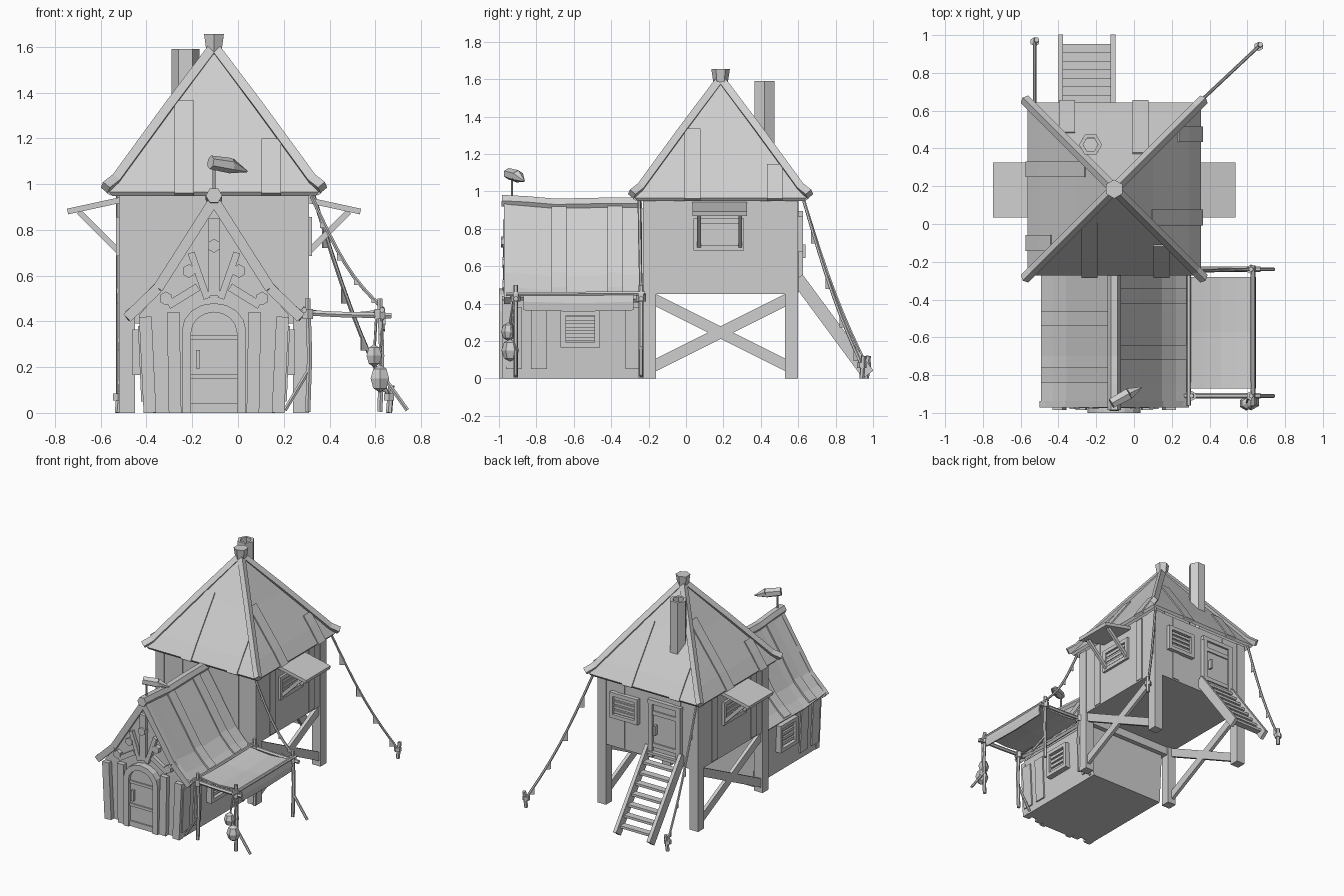
import bpy, bmesh, math
from mathutils import Matrix, Vector

cube = bpy.data.objects.get("Cube")
if cube:
    bpy.data.objects.remove(cube, do_unlink=True)

grey = bpy.data.materials.new("plain_grey")
grey.use_nodes = True
grey.diffuse_color = (0.62, 0.62, 0.62, 1)
grey.node_tree.nodes["Principled BSDF"].inputs["Base Color"].default_value = grey.diffuse_color

CX, CY, HALF = -0.105, 0.185, 0.41      # tower centre and half width
FLOOR, EAVE, FRONT = 0.46, 0.95, -0.95  # tower floor, eave height, cottage front


def finish(name, bm, matrix=Matrix()):
    bmesh.ops.recalc_face_normals(bm, faces=bm.faces)
    bm.transform(matrix)
    mesh = bpy.data.meshes.new(name)
    bm.to_mesh(mesh)
    bm.free()
    mesh.materials.append(grey)
    ob = bpy.data.objects.new(name, mesh)
    bpy.context.collection.objects.link(ob)
    return ob


def boxes(name, parts, matrix=Matrix()):
    """One object out of (centre, size) boxes."""
    bm = bmesh.new()
    for centre, size in parts:
        bmesh.ops.create_cube(bm, size=1, matrix=Matrix.Translation(centre) @ Matrix.Diagonal((*size, 1)))
    return finish(name, bm, matrix)


def beam(name, a, b, width, height):
    """Square timber between two points."""
    a, b = Vector(a), Vector(b)
    turn = (b - a).to_track_quat('Y', 'Z').to_matrix().to_4x4()
    return boxes(name, [((0, 0, 0), (width, (b - a).length, height))], Matrix.Translation((a + b) / 2) @ turn)


def prism(name, outline, y0, y1):
    """Outline in x and z, extruded along y."""
    bm = bmesh.new()
    face = bm.faces.new([bm.verts.new((x, y0, z)) for x, z in outline])
    out = bmesh.ops.extrude_face_region(bm, geom=[face])
    bmesh.ops.translate(bm, vec=(0, y1 - y0, 0), verts=[v for v in out["geom"] if isinstance(v, bmesh.types.BMVert)])
    return finish(name, bm)


def sheet(name, rows, thickness, closed=False):
    """Skin over rows of points, with a thickness."""
    bm = bmesh.new()
    grid = [[bm.verts.new(p) for p in row] for row in rows]
    for low, high in zip(grid, grid[1:]):
        count = len(low)
        for i in range(count if closed else count - 1):
            j = (i + 1) % count
            bm.faces.new((low[i], low[j], high[j], high[i]))
    ob = finish(name, bm)
    mod = ob.modifiers.new("thickness", 'SOLIDIFY')
    mod.thickness, mod.offset = thickness, 0
    return ob


def tube(name, points, radius, resolution=1):
    """Faceted timber or rope along a path."""
    curve = bpy.data.curves.new(name, 'CURVE')
    curve.dimensions, curve.bevel_depth = '3D', radius
    curve.bevel_resolution, curve.use_fill_caps = resolution, True
    spline = curve.splines.new('POLY')
    spline.use_smooth = False
    spline.points.add(len(points) - 1)
    for point, co in zip(spline.points, points):
        point.co = (*co, 1)
    curve.materials.append(grey)
    ob = bpy.data.objects.new(name, curve)
    bpy.context.collection.objects.link(ob)
    return ob


def cone(name, a, b, r1, r2, sides=6):
    a, b = Vector(a), Vector(b)
    bm = bmesh.new()
    bmesh.ops.create_cone(bm, cap_ends=True, segments=sides, radius1=r1, radius2=r2, depth=(b - a).length)
    turn = (b - a).to_track_quat('Z', 'Y').to_matrix().to_4x4()
    return finish(name, bm, Matrix.Translation((a + b) / 2) @ turn)


def shutter(name, place, angle, width, height, slats, depth):
    """Framed louvre window; its local -y points outwards."""
    rim = 0.028
    parts = [((0, 0, 0), (width, depth / 2, height))]
    for s in (-1, 1):
        parts.append(((s * (width - rim) / 2, -depth / 2, 0), (rim, depth, height)))
        parts.append(((0, -depth / 2, s * (height - rim) / 2), (width, depth, rim)))
    for i in range(slats):
        z = (height - 2 * rim) * ((i + 0.5) / slats - 0.5)
        parts.append(((0, -depth / 3, z), (width - rim, depth / 2, 0.6 * (height - 2 * rim) / slats)))
    boxes(name, parts, Matrix.Translation(place) @ Matrix.Rotation(angle, 4, 'Z'))


# Tower walls, legs and battens
boxes("tower_walls", [((CX, CY, (FLOOR + EAVE) / 2), (2 * HALF, 2 * HALF, EAVE - FLOOR + 0.02))])
for sx in (-1, 1):
    for sy in (-1, 1):
        boxes("tower_leg", [((CX + sx * 0.38, CY + sy * 0.38, 0.48), (0.07, 0.07, 0.96))])
for k in range(4):
    spin = Matrix.Translation((CX, CY, 0.705)) @ Matrix.Rotation(k * math.pi / 2, 4, 'Z')
    boxes("wall_battens", [((x, -HALF, 0), (0.06, 0.012, 0.49)) for x in (-0.22, 0.24)], spin)

# Cross braces under both sides
for side in (-1, 1):
    x = CX + side * 0.39
    for sy in (-1, 1):
        beam("cross_brace", (x, CY - sy * 0.37, 0.06), (x, CY + sy * 0.37, 0.43), 0.025, 0.06)
boxes("floor_beam", [((CX, CY - 0.38, 0.42), (0.76, 0.05, 0.06))])

# Pyramid roof with flared eaves
PROFILE = [(0.452, 0.957), (0.39, 1.05), (0.2, 1.31), (0.02, 1.57)]
CORNERS = [(-1, -1), (1, -1), (1, 1), (-1, 1)]
sheet("tower_roof", [[(CX + r * sx, CY + r * sy, z) for sx, sy in CORNERS] for r, z in PROFILE], 0.025, True)


def roof_height(r):
    for (r1, z1), (r0, z0) in zip(PROFILE, PROFILE[1:]):
        if r >= r0:
            return z0 + (z1 - z0) * (r - r0) / (r1 - r0)


# Raised roof boards, two on each slope, trimmed at the hips
BOARDS = [(-0.13, 0.25), (-0.15, 0.29), (-0.14, 0.25), (-0.105, 0.285)]
for k, offsets in enumerate(BOARDS):
    spin = Matrix.Translation((CX, CY, 0)) @ Matrix.Rotation(k * math.pi / 2, 4, 'Z')
    for d in offsets:
        top = abs(d) + 0.045
        reach = [0.462] + [r for r, z in PROFILE[1:] if r > top] + [top]
        rows = [[spin @ Vector((d + s * 0.042, -r, roof_height(r) + 0.014)) for s in (-1, 1)] for r in reach]
        sheet("roof_board", rows, 0.02)

# Hip poles, finial, chimney
for sx, sy in CORNERS:
    path = [(0.475, 0.985), (0.43, 1.02), (0.39, 1.075), (0.2, 1.335), (0, 1.6)]
    tube("hip_pole", [(CX + r * sx, CY + r * sy, z) for r, z in path], 0.028, 0)
cone("finial", (CX, CY, 1.56), (CX, CY, 1.655), 0.035, 0.05)
rings = [(0.06, 1.12), (0.06, 1.59), (0.04, 1.59), (0.04, 1.5)]
turns = [i * math.pi / 3 for i in range(6)]
sheet("chimney", [[(-0.23 + r * math.cos(t), 0.42 + r * math.sin(t), z) for t in turns] for r, z in rings], 0.002, True)

# Side windows with propped canopies
for side in (-1, 1):
    wall = CX + side * HALF
    shutter("tower_window", (wall, 0.175, 0.77), side * math.pi / 2, 0.27, 0.17, 3, 0.018)
    beam("window_canopy", (wall, 0.18, 0.93), (CX + side * 0.64, 0.18, 0.88), 0.29, 0.025)
    for y in (0.07, 0.29):
        beam("canopy_prop", (wall, y, 0.7), (CX + side * 0.59, y, 0.88), 0.02, 0.025)

# Back door, back window and stairs
BACK = CY + HALF
shutter("back_window", (0.08, BACK, 0.77), math.pi, 0.23, 0.19, 4, 0.03)
door_parts = [((0, 0, 0), (0.2, 0.03, 0.4)), ((0, 0.01, 0.2), (0.27, 0.04, 0.03))]
door_parts += [((s * 0.115, 0.01, 0), (0.035, 0.04, 0.42)) for s in (-1, 1)]
door_parts += [((0, 0.015, z), (0.2, 0.02, 0.03)) for z in (-0.12, 0.12)]
door_parts.append(((0.07, 0.03, 0), (0.015, 0.03, 0.07)))
boxes("back_door", door_parts, Matrix.Translation((-0.255, BACK, 0.68)))
for x in (-0.388, -0.112):
    beam("stair_stringer", (x, BACK, 0.535), (x, 0.974, 0.021), 0.026, 0.07)
for i in range(8):
    t = (i + 0.4) / 8
    boxes("stair_tread", [((-0.25, BACK + 0.36 * t, 0.53 - 0.5 * t), (0.26, 0.05, 0.018))])

# Cottage walls and sagging gable roof
half_wall = [(0.305, 0), (0.325, 0.43), (0.23, 0.54), (0, 0.91)]
outline = [(CX + x, z) for x, z in half_wall] + [(CX - x, z) for x, z in half_wall[-2::-1]]
prism("cottage_walls", outline, FRONT, CY - HALF + 0.02)
SLOPE = [(0, 0.93), (0.125, 0.735), (0.245, 0.545), (0.32, 0.465), (0.38, 0.415)]
STATIONS = [(-0.962, 0.02), (-0.85, 0.008), (-0.7, -0.005), (-0.45, 0), (-0.235, 0)]


def roof_lift(y):
    return max(0, -0.75 - y) * 0.09


for side in (-1, 1):
    sheet("cottage_roof", [[(CX + side * x, y, z + lift) for x, z in SLOPE] for y, lift in STATIONS], 0.022)
    for y in (-0.68, -0.38) if side > 0 else (-0.8, -0.5):
        rows = [[(CX + side * x, y + s, z + 0.016 + roof_lift(y)) for x, z in SLOPE] for s in (-0.04, 0.04)]
        sheet("cottage_roof_board", rows, 0.02)
    for (x0, z0), (x1, z1) in zip(SLOPE[::2], SLOPE[2::2]):
        beam("barge_board", (CX + side * x0, -0.955, z0), (CX + side * x1, -0.955, z1), 0.035, 0.045)
    # Corner posts, studs and gable struts
    for low, high, top in ((0.28, 0.3, 0.42), (0.17, 0.178, 0.44)):
        beam("front_post", (CX + side * low, FRONT - 0.012, 0), (CX + side * high, FRONT - 0.012, top), 0.045, 0.055)
    beam("gable_strut", (CX + side * 0.2, FRONT - 0.01, 0.47), (CX + side * 0.07, FRONT - 0.01, 0.55), 0.03, 0.035)
    beam("gable_strut", (CX + side * 0.1, FRONT - 0.01, 0.7), (CX + side * 0.03, FRONT - 0.01, 0.5), 0.03, 0.03)
    for x, z in ((0.11, 0.62), (0.21, 0.5)):
        cone("gable_peg", (CX + side * x, FRONT, z), (CX + side * x, FRONT - 0.03, z), 0.03, 0.03)
    # Side window and side boards
    shutter("cottage_window", (CX + side * 0.315, -0.565, 0.265), side * math.pi / 2, 0.21, 0.2, 4, 0.04)
    for y in (-0.785, -0.92, -0.28):
        beam("side_board", (CX + side * 0.308, y, 0.05), (CX + side * 0.322, y, 0.38), 0.085, 0.02)
tube("ridge_log", [(CX, y, 0.935 + lift) for y, lift in [(-0.985, 0.015)] + STATIONS[1:]], 0.036)
boxes("gable_post", [((CX, FRONT - 0.01, 0.68), (0.05, 0.035, 0.34))])
cone("gable_peg", (CX, FRONT, 0.73), (CX, FRONT - 0.04, 0.73), 0.03, 0.03)


# Arched front door
def arch(half, spring, rise, base):
    steps = [i * math.pi / 8 for i in range(9)]
    curve = [(CX + half * math.cos(t), spring + rise * math.sin(t)) for t in steps]
    return [(CX + half, base)] + curve + [(CX - half, base)]


prism("door_frame", arch(0.14, 0.36, 0.12, 0) + arch(0.1, 0.35, 0.09, 0)[::-1], -1, FRONT)
prism("door_leaf", arch(0.1, 0.35, 0.09, 0), FRONT - 0.025, FRONT)
boxes("door_trim", [((CX, -0.975, z), (0.2, 0.02, h)) for z, h in ((0.02, 0.04), (0.16, 0.02), (0.33, 0.02))])
boxes("door_handle", [((CX - 0.07, -0.985, 0.235), (0.018, 0.025, 0.08))])

# Wind vane
tube("vane_pole", [(CX, -0.93, 0.95), (CX, -0.93, 1.11)], 0.007)
cone("vane_sock", (-0.12, -0.95, 1.095), (-0.03, -0.9, 1.08), 0.03, 0.034)
cone("vane_tip", (-0.03, -0.9, 1.08), (0.04, -0.865, 1.055), 0.034, 0.004)

# Cloth awning with a hanging outer flap, on rough poles
rows = []
for u, z in ((0, 0.452), (0.25, 0.44), (0.5, 0.432), (0.75, 0.438), (0.98, 0.45), (1, 0.41), (0.99, 0.365)):
    rows.append([(0.28 + 0.36 * u, y, z - dip) for y, dip in ((-0.87, 0), (-0.575, 0.008), (-0.28, 0))])
sheet("awning_cloth", rows, 0.01)
for y in (-0.91, -0.24):
    tube("awning_rail", [(0.25, y, 0.44), (0.45, y, 0.43), (0.67, y, 0.425)], 0.014)
    for x, lean in ((0.305, -0.1), (0.62, 0.12)):
        tube("awning_pole", [(x, y, 0.005), (x + 0.008, y, 0.25), (x, y, 0.5)], 0.013)
        tube("pole_prop", [(x, y, 0.18), (x + lean, y, 0.012)], 0.01)
        cone("pole_lashing", (x, y, 0.41), (x, y, 0.455), 0.026, 0.026)
for x in (0.29, 0.63):
    tube("awning_crossbar", [(x, -0.96, 0.45), (x, -0.22, 0.455)], 0.012)

# Hanging gourds
for x, y, z, size in ((0.595, -0.95, 0.25, 0.045), (0.62, -0.94, 0.15, 0.055)):
    bm = bmesh.new()
    bmesh.ops.create_uvsphere(bm, u_segments=6, v_segments=4, radius=size)
    finish("hanging_gourd", bm, Matrix.Translation((x, y, z)) @ Matrix.Diagonal((0.85, 0.85, 1.1, 1)))
    tube("gourd_cord", [(x, y, z), (x + 0.01, -0.92, 0.43)], 0.006)


# Bunting ropes with pennants and ground stakes
def bunting(start, end, sag, staked=True):
    start, end = Vector(start), Vector(end)
    path = [start.lerp(end, i / 8) - Vector((0, 0, sag * math.sin(math.pi * i / 8))) for i in range(9)]
    tube("bunting_rope", path, 0.009)
    for a, b in zip(path[1:-1:2], path[2::2]):
        low = a.lerp(b, 0.75)
        bm = bmesh.new()
        bm.faces.new([bm.verts.new(p) for p in (a, low, (a.x, a.y, low.z))])
        pennant = finish("pennant", bm)
        pennant.modifiers.new("thickness", 'SOLIDIFY').thickness = 0.006
    if staked:
        tube("ground_stake", [(end.x, end.y, 0), (end.x + 0.01, end.y + 0.01, 0.12)], 0.014)
        cone("stake_knot", end - Vector((0, 0, 0.015)), end + Vector((0, 0, 0.015)), 0.025, 0.025)


bunting((0.33, 0.63, EAVE), (0.66, 0.94, 0.07), 0.06)
bunting((-0.525, 0.63, EAVE), (-0.525, 0.965, 0.07), 0.06)
bunting((0.32, -0.25, EAVE), (0.62, -0.24, 0.47), 0.06, False)
